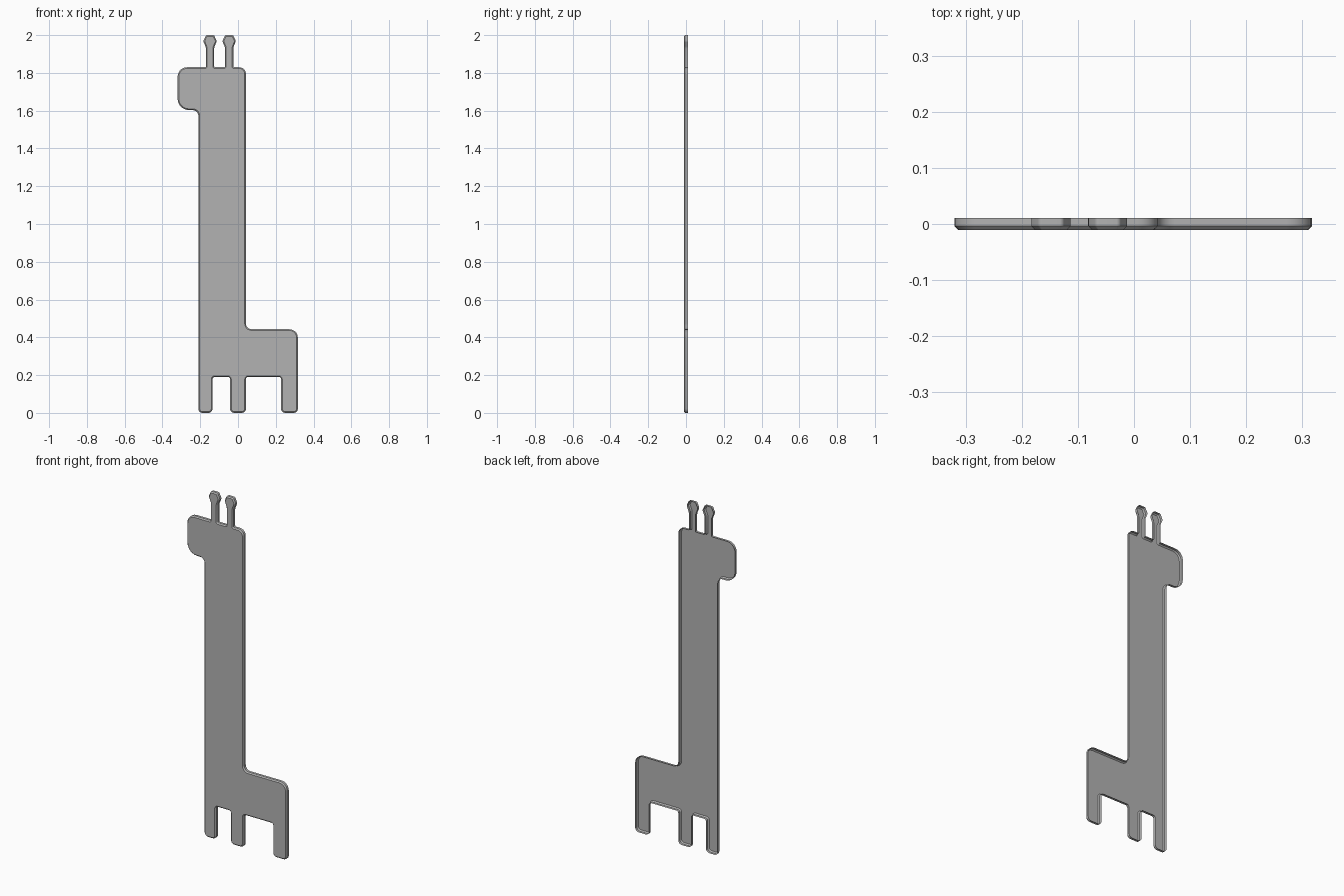
import bpy, bmesh
from mathutils import Vector

cube = bpy.data.objects.get("Cube")
if cube:
    bpy.data.objects.remove(cube, do_unlink=True)

HALF = 0.0105      # half of the plate depth
BEVEL = 0.0065     # soft front edge


def rounded(corners, steps=5):
    """Closed outline with every (x, z, radius) corner rounded off."""
    path = []
    for i, (x, z, r) in enumerate(corners):
        p = Vector((x, z))
        before = Vector(corners[i - 1][:2]) - p
        after = Vector(corners[(i + 1) % len(corners)][:2]) - p
        a, b = p + before.normalized() * r, p + after.normalized() * r
        for s in range(steps + 1):
            t = s / steps
            # rational quadratic close to a circular arc
            w = ((1 - t) ** 2, 2 * t * (1 - t) * 0.707, t * t)
            path.append((a * w[0] + p * w[1] + b * w[2]) / sum(w))
    return path


def leg(left, right):
    return [(left, 0.19, 0.012), (left, 0, 0.022),
            (right, 0, 0.022), (right, 0.19, 0.012)]


def horn(cx):
    """Stem with a faceted knob, listed from right to left."""
    side = [(0.022, 1.83, 0.004), (0.022, 1.935, 0.006),
            (0.036, 1.968, 0.006), (0.021, 2.0, 0.005)]
    return ([(cx + x, z, r) for x, z, r in side] +
            [(cx - x, z, r) for x, z, r in reversed(side)])


# Silhouette, counter-clockwise from the front foot
outline = [(-0.21, 0, 0.022), (-0.135, 0, 0.022), (-0.135, 0.19, 0.012)]
outline += leg(-0.042, 0.042)
outline += [(0.228, 0.19, 0.012), (0.228, 0, 0.022), (0.317, 0, 0.022)]
outline += [(0.317, 0.443, 0.045), (0.042, 0.443, 0.03), (0.042, 1.83, 0.035)]
outline += horn(-0.047) + horn(-0.148)
outline += [(-0.32, 1.83, 0.05), (-0.32, 1.603, 0.06), (-0.21, 1.603, 0.03)]

# Thin pressed plate: front face, soft edge and side wall, open at the back
bm = bmesh.new()
front = bm.faces.new([bm.verts.new((p.x, -HALF + BEVEL, p.y))
                      for p in rounded(outline)])
bm.normal_update()
rim = list(front.edges)
wall = bmesh.ops.extrude_edge_only(bm, edges=rim)
for v in wall["geom"]:
    if isinstance(v, bmesh.types.BMVert):
        v.co.y = HALF
bmesh.ops.inset_region(bm, faces=[front], thickness=BEVEL,
                       use_even_offset=True, use_boundary=True)
for v in front.verts:
    v.co.y = -HALF
bmesh.ops.recalc_face_normals(bm, faces=bm.faces)
bm.normal_update()
if front.normal.y > 0:
    bmesh.ops.reverse_faces(bm, faces=bm.faces)

mesh = bpy.data.meshes.new("giraffe_plate")
bm.to_mesh(mesh)
bm.free()
plate = bpy.data.objects.new("giraffe_plate", mesh)
bpy.context.collection.objects.link(plate)

# Plain grey
grey = bpy.data.materials.new("plain_grey")
grey.use_nodes = True
grey.diffuse_color = (0.45, 0.45, 0.45, 1)
grey.node_tree.nodes["Principled BSDF"].inputs["Base Color"].default_value = grey.diffuse_color
mesh.materials.append(grey)

bpy.ops.object.select_all(action="DESELECT")
plate.select_set(True)
bpy.context.view_layer.objects.active = plate
bpy.ops.object.shade_smooth_by_angle(angle=0.6)
